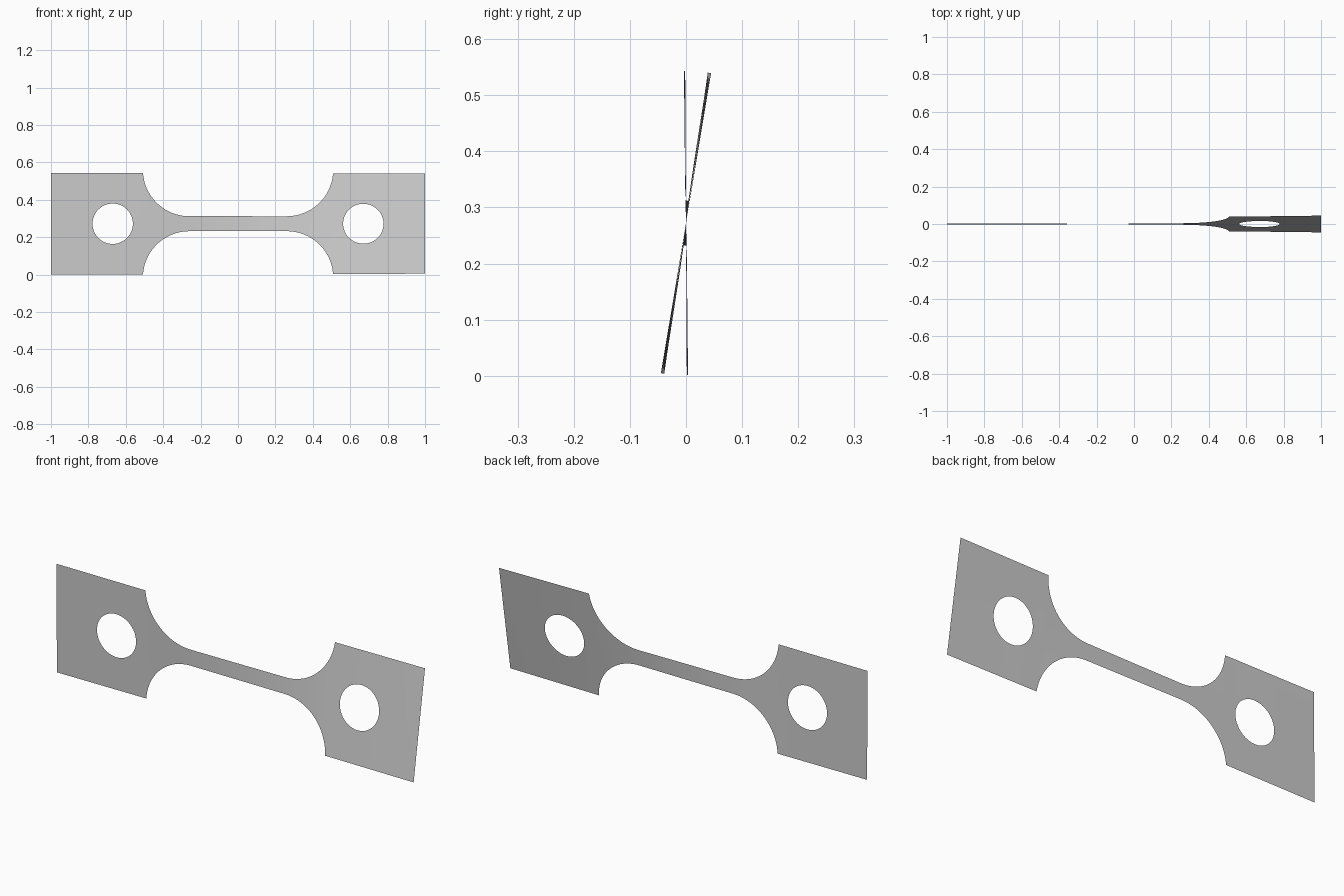
import bpy, bmesh, math

cube = bpy.data.objects.get("Cube")
if cube:
    bpy.data.objects.remove(cube, do_unlink=True)

MID_Z = 0.272
GRIP_H, NECK_H = 0.271, 0.04      # half heights of grip plate and neck
GRIP_X, NECK_X = 0.508, 0.26      # where the fillet ends and starts
HOLE_X, HOLE_R = 0.67, 0.108
rise, run = GRIP_H - NECK_H, GRIP_X - NECK_X
FILLET_R = (run * run + rise * rise) / (2 * rise)

# Twist in degrees along the length: the right-hand grip is turned, the other nearly upright
TWIST = [(-1, -0.3), (-0.5, -0.8), (-0.35, -1.3), (0, 2.2),
         (0.3, 6.2), (0.5, 8.2), (1, 9.5)]


def twist(x):
    for (x0, a0), (x1, a1) in zip(TWIST, TWIST[1:]):
        if x <= x1:
            return math.radians(a0 + (a1 - a0) * (x - x0) / (x1 - x0))
    return math.radians(TWIST[-1][1])


def outer(x):
    """Half height of the outline."""
    d = abs(x) - NECK_X
    if d <= 0:
        return NECK_H
    if d >= run:
        return GRIP_H
    return NECK_H + FILLET_R - math.sqrt(FILLET_R ** 2 - d * d)


def inner(x):
    """Half height of the round hole."""
    d = abs(abs(x) - HOLE_X)
    return math.sqrt(HOLE_R ** 2 - d * d) if d < HOLE_R - 1e-6 else 0.0


# Stations along one half, denser round the fillet and hole
half = [NECK_X * i / 8 for i in range(8)]
sweep = math.asin(run / FILLET_R)
half += [NECK_X + FILLET_R * math.sin(sweep * i / 20) for i in range(21)]
half += [HOLE_X - HOLE_R * math.cos(math.pi * i / 24) for i in range(25)]
half += [0.85, 0.92, 1.0]
stations = [-x for x in reversed(half[1:])] + half

# Thin sheet: an upper and a lower strip that part round the holes
bm = bmesh.new()


def point(x, h):
    a = twist(x)
    return bm.verts.new((x, h * math.sin(a), MID_Z + h * math.cos(a)))


for side in (1, -1):
    columns = [(point(x, side * inner(x)), point(x, side * outer(x))) for x in stations]
    for (a, b), (c, d) in zip(columns, columns[1:]):
        bm.faces.new((a, c, d, b) if side > 0 else (a, b, d, c))
bmesh.ops.remove_doubles(bm, verts=bm.verts, dist=1e-5)

mesh = bpy.data.meshes.new("twisted_test_strip")
bm.to_mesh(mesh)
bm.free()
strip = bpy.data.objects.new("twisted_test_strip", mesh)
bpy.context.collection.objects.link(strip)

# Plain grey
grey = bpy.data.materials.new("light_grey")
grey.use_nodes = True
colour = (0.6, 0.6, 0.6, 1)
grey.diffuse_color = colour
grey.node_tree.nodes["Principled BSDF"].inputs["Base Color"].default_value = colour
mesh.materials.append(grey)

bpy.context.view_layer.objects.active = strip
strip.select_set(True)
bpy.ops.object.shade_smooth_by_angle()
